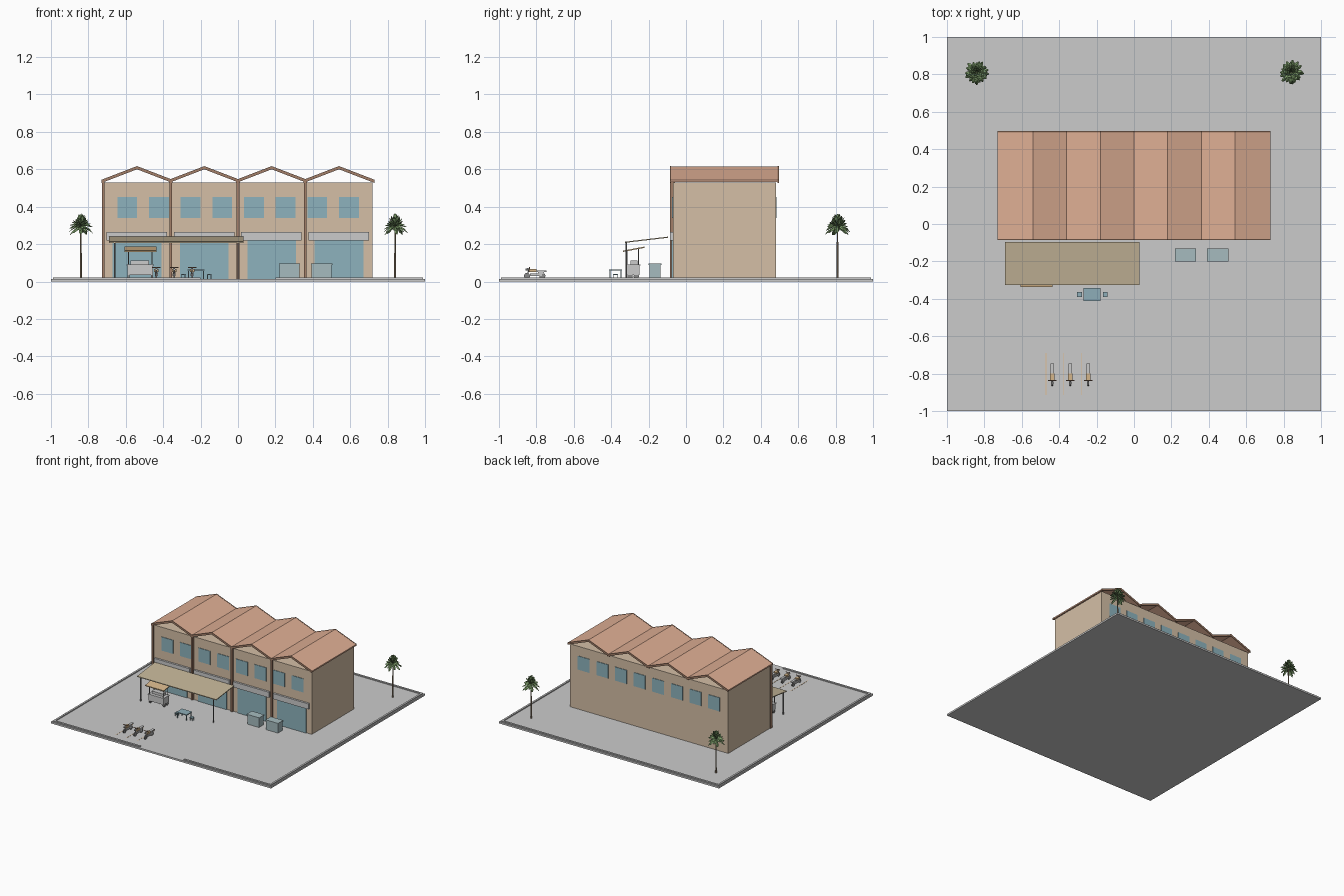
import bpy, bmesh, math, random
from mathutils import Vector

if "Cube" in bpy.data.objects:
    bpy.data.objects.remove(bpy.data.objects["Cube"])

random.seed(4)
COL = {
    "wall": (0.66, 0.52, 0.38), "roof": (0.74, 0.43, 0.30), "trim": (0.36, 0.21, 0.14),
    "glass": (0.27, 0.45, 0.51), "awning": (0.55, 0.46, 0.31), "wood": (0.66, 0.46, 0.25),
    "teal": (0.27, 0.42, 0.48), "bin": (0.38, 0.50, 0.52), "leaf": (0.20, 0.33, 0.14),
    "bark": (0.36, 0.27, 0.18), "dark": (0.25, 0.25, 0.25), "paint": (0.75, 0.52, 0.30),
}
mats = {}
G = 0.014  # paving level


def add(name, bm, col=None):
    bmesh.ops.recalc_face_normals(bm, faces=bm.faces)
    me = bpy.data.meshes.new(name)
    bm.to_mesh(me)
    bm.free()
    ob = bpy.data.objects.new(name, me)
    bpy.context.collection.objects.link(ob)
    if col:
        if col not in mats:
            mats[col] = bpy.data.materials.new(col)
            mats[col].diffuse_color = (*COL[col], 1)
        me.materials.append(mats[col])
    return ob


def box(name, x, y, z, col=None):
    bm = bmesh.new()
    bmesh.ops.create_cube(bm, size=1)
    for v in bm.verts:
        v.co = [a[0] + (c + 0.5) * (a[1] - a[0]) for c, a in zip(v.co, (x, y, z))]
    return add(name, bm, col)


def rod(name, a, b, r, col=None, sides=10, r2=None):
    a, b = Vector(a), Vector(b)
    bm = bmesh.new()
    bmesh.ops.create_cone(bm, cap_ends=True, segments=sides, radius1=r,
                          radius2=r if r2 is None else r2, depth=(b - a).length)
    q = (b - a).to_track_quat('Z', 'Y')
    for v in bm.verts:
        v.co = q @ v.co + (a + b) / 2
    return add(name, bm, col)


def prism(name, pts, axis, lo, hi, col=None):
    """Extrude a closed (u, z) profile along axis 'x' or 'y'."""
    bm = bmesh.new()
    place = (lambda u, z, t: (t, u, z)) if axis == 'x' else (lambda u, z, t: (u, t, z))
    f = bm.faces.new([bm.verts.new(place(u, z, lo)) for u, z in pts])
    ext = bmesh.ops.extrude_face_region(bm, geom=[f])
    d = Vector(place(0, 0, hi - lo))
    bmesh.ops.translate(bm, vec=d, verts=[v for v in ext["geom"] if isinstance(v, bmesh.types.BMVert)])
    return add(name, bm, col)


# Paved lot and low kerb with an entrance gap
box("paving", (-1, 1), (-1, 1), (0, G))
for s in (-1, 1):
    box("side_kerb", sorted((s * 0.975, s * 0.99)), (-0.99, 0.99), (G, 0.022))
    box("front_kerb", sorted((s * 0.2, s * 0.975)), (-0.99, -0.975), (G, 0.022))
box("back_kerb", (-0.975, 0.975), (0.975, 0.99), (G, 0.022))

# Row of four shops: body, doors, fascias, pilasters, gabled roofs
box("building_body", (-0.72, 0.72), (-0.07, 0.48), (G, 0.53), "wall")
for cx in (-0.54, -0.18, 0.18, 0.54):
    box("shop_door", (cx - 0.13, cx + 0.13), (-0.077, -0.06), (G, 0.222), "glass")
    box("shop_fascia", (cx - 0.163, cx + 0.16), (-0.086, -0.06), (0.22, 0.265))
    box("pilaster", (cx - 0.187, cx - 0.173), (-0.085, -0.06), (G, 0.532), "trim")
    for s in (-1, 1):
        e, r = cx + s * 0.19, cx
        prism("roof_slope", [(e, 0.531), (r, 0.604), (r, 0.615), (e, 0.542)], 'y', -0.08, 0.49, "roof")
        for y in (-0.085, 0.49):
            prism("barge_board", [(e, 0.527), (r, 0.600), (r, 0.617), (e, 0.544)], 'y', y, y + 0.006, "trim")

# Upper windows, front and back
for i in range(8):
    x = -0.5925 + i * 0.1693
    for y in (-0.074, 0.474):
        box("window", (x - 0.053, x + 0.053), (y, y + 0.01), (0.34, 0.452), "glass")

# Awning on two posts
prism("awning", [(-0.325, 0.207), (-0.095, 0.234), (-0.095, 0.24), (-0.325, 0.213)], 'x', -0.69, 0.03, "awning")
for x in (-0.66, 0.0):
    rod("awning_post", (x, -0.32, G), (x, -0.32, 0.21), 0.004, "dark")

# Food cart
box("cart_body", (-0.59, -0.455), (-0.318, -0.248), (0.036, 0.09))
box("cart_counter", (-0.595, -0.45), (-0.322, -0.244), (0.086, 0.092))
box("cart_case", (-0.575, -0.475), (-0.297, -0.258), (0.092, 0.112))
prism("cart_canopy", [(-0.337, 0.158), (-0.222, 0.180), (-0.222, 0.187), (-0.337, 0.165)], 'x', -0.608, -0.437, "wood")
for x in (-0.585, -0.46):
    for y, z in ((-0.314, 0.164), (-0.254, 0.176)):
        rod("cart_post", (x, y, 0.09), (x, y, z), 0.0025, "dark", 8)
    for y in (-0.3, -0.266):
        rod("cart_wheel", (x - 0.005, y, G + 0.014), (x + 0.005, y, G + 0.014), 0.014, "dark", 16)

# Table with two stools
def legged(name, x, y, top, thick, leg):
    box(name + "_top", x, y, (top - thick, top), "teal")
    for lx in (x[0] + leg * 2, x[1] - leg * 2):
        for ly in (y[0] + leg * 2, y[1] - leg * 2):
            box(name + "_leg", (lx - leg, lx + leg), (ly - leg, ly + leg), (G, top - thick), "teal")


legged("table", (-0.27, -0.178), (-0.412, -0.342), 0.065, 0.007, 0.003)
for x in (-0.292, -0.154):
    legged("stool", (x - 0.013, x + 0.013), (-0.39, -0.364), 0.04, 0.006, 0.002)

# Storage bins with lids
for x in (0.275, 0.447):
    box("bin_body", (x - 0.053, x + 0.053), (-0.196, -0.136), (G, 0.088), "bin")
    box("bin_lid", (x - 0.057, x + 0.057), (-0.2, -0.132), (0.088, 0.096), "bin")

# Parked motorbikes
for x in (-0.437, -0.341, -0.245):
    for y in (-0.85, -0.768):
        rod("bike_wheel", (x - 0.004, y, G + 0.016), (x + 0.004, y, G + 0.016), 0.016, "dark", 18)
    box("bike_frame", (x - 0.008, x + 0.008), (-0.835, -0.77), (0.03, 0.044))
    box("bike_seat", (x - 0.01, x + 0.01), (-0.8, -0.745), (0.052, 0.06))
    box("bike_tail", (x - 0.006, x + 0.006), (-0.79, -0.76), (0.04, 0.053))
    box("bike_tank", (x - 0.012, x + 0.012), (-0.84, -0.8), (0.05, 0.066), "wood")
    rod("bike_fork", (x, -0.85, G + 0.016), (x, -0.836, 0.076), 0.003, "dark", 8)
    rod("handlebar", (x - 0.022, -0.837, 0.075), (x + 0.022, -0.837, 0.075), 0.003, "trim", 8)
    rod("headlamp", (x, -0.858, 0.064), (x, -0.842, 0.066), 0.006, None, 10)

# Painted bay lines
for x in (-0.47, -0.375, -0.28):
    box("bay_line", (x - 0.002, x + 0.002), (-0.915, -0.69), (G, G + 0.001), "paint")

# Trees: thin trunk, dome of drooping leaf blades
for tx in (-0.84, 0.84):
    c = Vector((tx, 0.81, 0.0))
    rod("trunk", c + Vector((0, 0, G)), c + Vector((0, 0, 0.31)), 0.006, "bark", 8, 0.003)
    bm = bmesh.new()
    n = 60
    for i in range(n):
        a = i * 2.39996 + random.uniform(-0.2, 0.2)
        k = (i + 0.5) / n                      # 0 = top blade, 1 = lowest blade
        el = math.radians(85 - 80 * k)
        out = Vector((math.cos(a), math.sin(a), 0))
        side = Vector((-out.y, out.x, 0))
        L = random.uniform(0.060, 0.072)
        prev = None
        for t, w in ((0.12, 0.003), (0.5, 0.009), (0.8, 0.010), (1.0, 0.003)):
            p = c + out * (L * t * math.cos(el)) + Vector((0, 0, 0.292 + L * 1.08 * t * math.sin(el) - 0.05 * k * t * t))
            row = [bm.verts.new(p + side * w - Vector((0, 0, w * 0.6))), bm.verts.new(p),
                   bm.verts.new(p - side * w - Vector((0, 0, w * 0.6)))]
            if prev:
                for j in (0, 1):
                    bm.faces.new((prev[j], prev[j + 1], row[j + 1], row[j]))
            prev = row
    add("tree_crown", bm, "leaf")

for m in bpy.data.materials:
    if m.users and not m.is_grease_pencil:
        m.use_nodes = True
        m.node_tree.nodes["Principled BSDF"].inputs["Base Color"].default_value = m.diffuse_color
